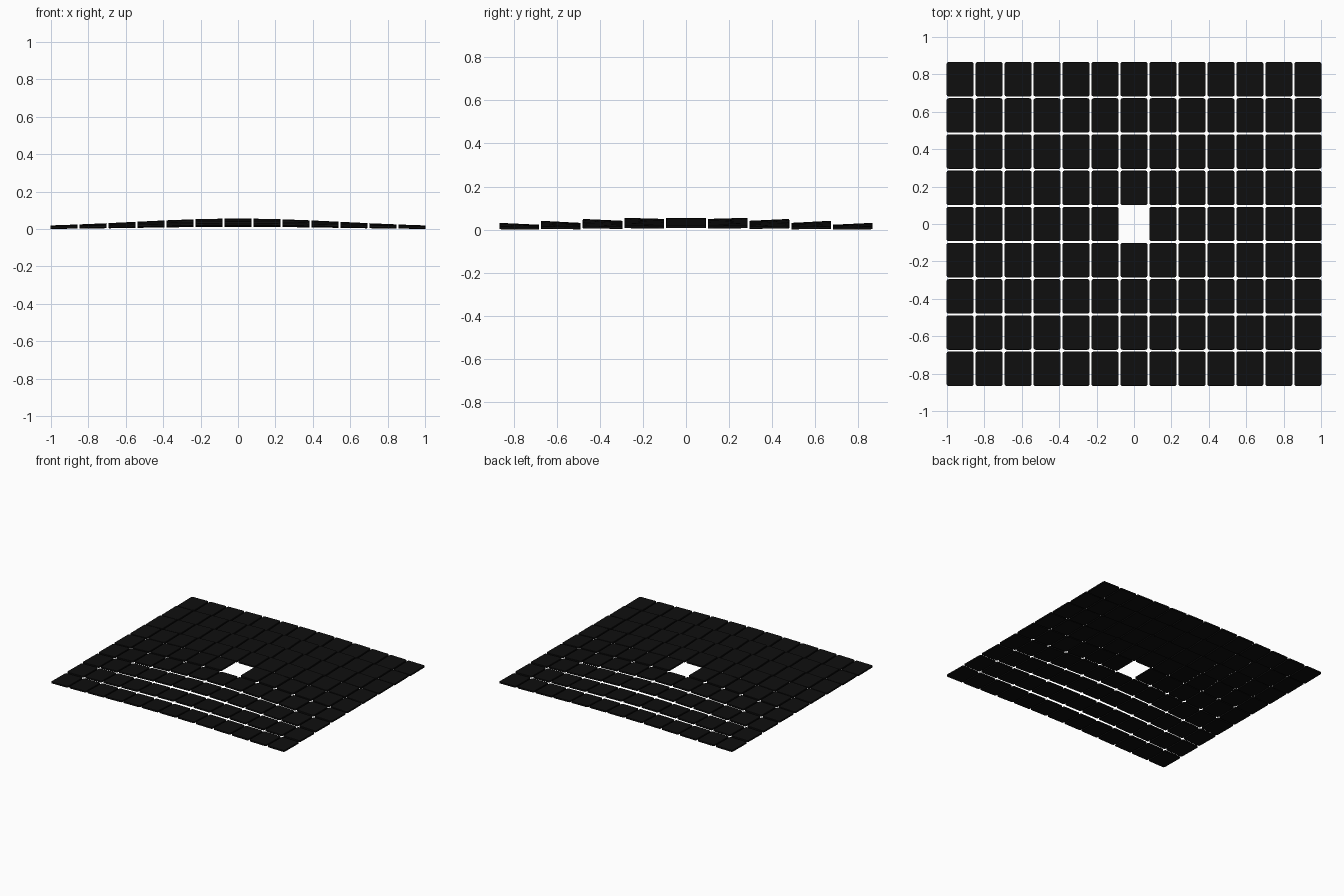
import bpy, bmesh, math
from mathutils import Matrix, Vector

if "Cube" in bpy.data.objects:
    bpy.data.objects.remove(bpy.data.objects["Cube"])

COLS, ROWS = 13, 9
PITCH_X, PITCH_Y = 0.155, 0.1935
TILE_X, TILE_Y, THICK = 0.145, 0.184, 0.012
DOME, SPREAD = 0.046, 0.647      # height and width of the bell-shaped dome

black = bpy.data.materials.new("near_black")
black.diffuse_color = (0.0045, 0.0045, 0.0045, 1)
black.use_nodes = True
black.node_tree.nodes["Principled BSDF"].inputs["Base Color"].default_value = black.diffuse_color


def make_tile_mesh():
    """Thin plate with rounded corners and a slightly eased rim."""
    bm = bmesh.new()
    bmesh.ops.create_cube(bm, size=1)
    bmesh.ops.scale(bm, vec=(TILE_X, TILE_Y, THICK), verts=bm.verts)
    upright = [e for e in bm.edges
               if abs(e.verts[0].co.z - e.verts[1].co.z) > THICK / 2]
    bmesh.ops.bevel(bm, geom=upright, offset=0.012, segments=4,
                    profile=0.5, affect='EDGES')
    rim = [e for e in bm.edges
           if abs(e.verts[0].co.z - e.verts[1].co.z) < 1e-5]
    bmesh.ops.bevel(bm, geom=rim, offset=0.001, segments=1, affect='EDGES')
    mesh = bpy.data.meshes.new("tile")
    bm.to_mesh(mesh)
    bm.free()
    mesh.materials.append(black)
    return mesh


# Tiles on a shallow dome, leaving the middle one out
tile_mesh = make_tile_mesh()
tiles = []
for r in range(ROWS):
    for c in range(COLS):
        i, j = c - COLS // 2, r - ROWS // 2
        if i == 0 and j == 0:
            continue
        x, y = i * PITCH_X, j * PITCH_Y
        bell = DOME * math.exp(-(x * x + y * y) / SPREAD)
        slope = 2 * bell / SPREAD
        # columns follow the dome; rows lean up toward the outer edge
        tilt = (Matrix.Rotation(math.atan(slope * x), 4, 'Y')
                @ Matrix.Rotation(math.atan(1.1 * slope * y), 4, 'X'))
        ob = bpy.data.objects.new(f"tile_row{r + 1}_col{c + 1}", tile_mesh)
        ob.matrix_world = Matrix.Translation((x, y, bell)) @ tilt
        bpy.context.collection.objects.link(ob)
        tiles.append(ob)

# Rest the lowest corner on the ground
low = min((ob.matrix_basis @ v.co).z for ob in tiles for v in tile_mesh.vertices)
for ob in tiles:
    ob.location.z -= low
